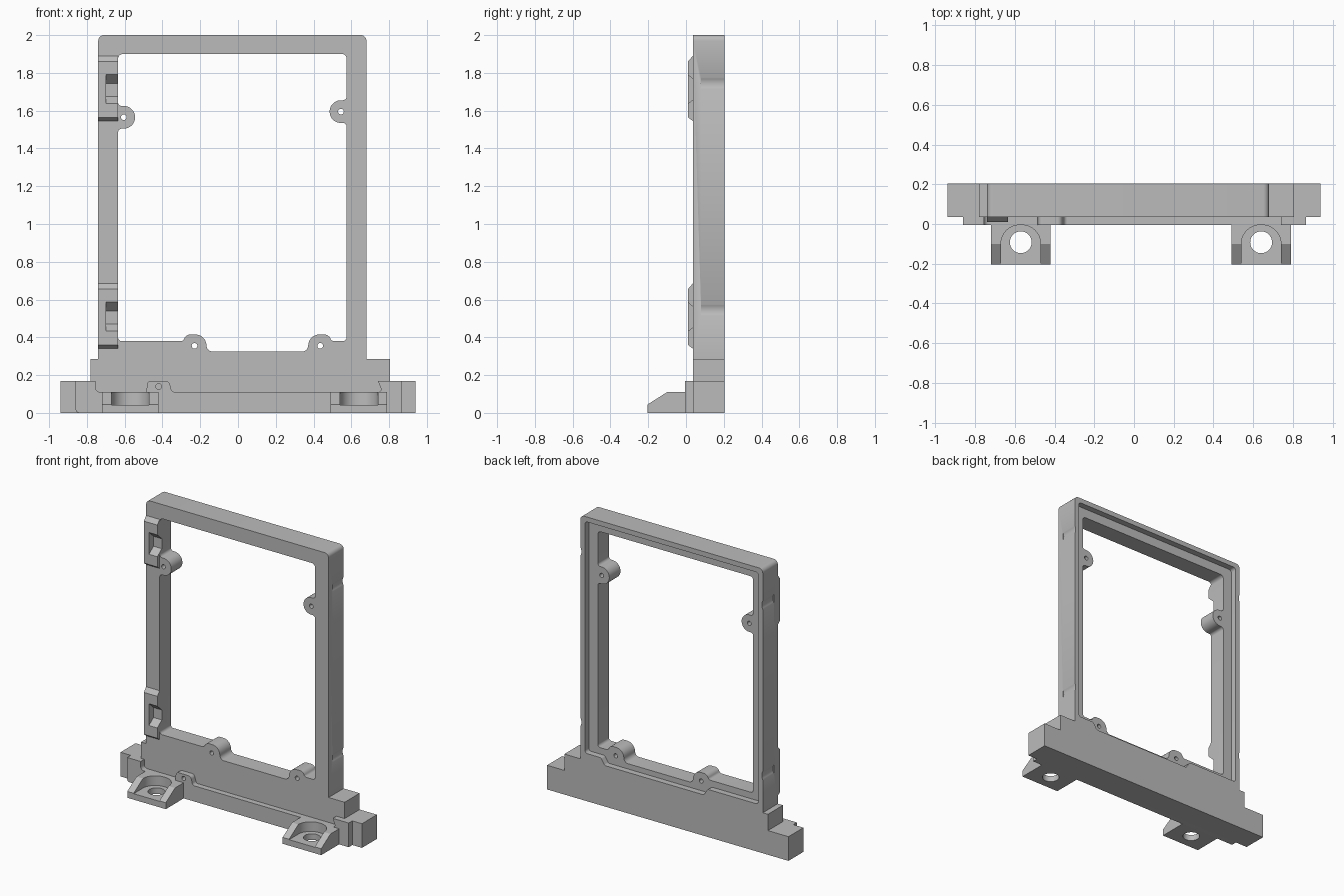
import bpy, bmesh, math
from mathutils import Vector

if "Cube" in bpy.data.objects:
    bpy.data.objects.remove(bpy.data.objects["Cube"])

grey = bpy.data.materials.new("plain grey")
grey.diffuse_color = (0.5, 0.5, 0.5, 1)
grey.use_nodes = True
grey.node_tree.nodes["Principled BSDF"].inputs["Base Color"].default_value = grey.diffuse_color


def rounded(pts, n=7):
    """Polygon from (u, v, radius) corners, with each corner filleted."""
    out = []
    for i, (u, v, r) in enumerate(pts):
        p = Vector((u, v))
        if r == 0:
            out.append(p)
            continue
        d1 = (Vector(pts[i - 1][:2]) - p).normalized()
        d2 = (Vector(pts[(i + 1) % len(pts)][:2]) - p).normalized()
        c = p + (d1 + d2) * r
        for k in range(n + 1):
            t = math.pi / 2 * k / n
            out.append(c - d2 * r * math.cos(t) - d1 * r * math.sin(t))
    return out


def circle(u, v, r, n=32):
    return [(u + r * math.cos(2 * math.pi * k / n), v + r * math.sin(2 * math.pi * k / n))
            for k in range(n)]


def prism(name, pts, a, b, axis):
    """Extrude a 2D outline from a to b along an axis."""
    place = {'x': lambda u, v, w: (w, u, v),
             'y': lambda u, v, w: (u, w, v),
             'z': lambda u, v, w: (u, v, w)}[axis]
    bm = bmesh.new()
    lo = [bm.verts.new(place(p[0], p[1], a)) for p in pts]
    hi = [bm.verts.new(place(p[0], p[1], b)) for p in pts]
    bm.faces.new(lo)
    bm.faces.new(hi)
    for i in range(len(pts)):
        j = (i + 1) % len(pts)
        bm.faces.new((lo[i], lo[j], hi[j], hi[i]))
    bmesh.ops.recalc_face_normals(bm, faces=bm.faces)
    mesh = bpy.data.meshes.new(name)
    bm.to_mesh(mesh)
    bm.free()
    mesh.materials.append(grey)
    ob = bpy.data.objects.new(name, mesh)
    bpy.context.collection.objects.link(ob)
    return ob


def activate(ob):
    bpy.ops.object.select_all(action='DESELECT')
    ob.select_set(True)
    bpy.context.view_layer.objects.active = ob


def cut(ob, *shape):
    """Subtract a prism from an object."""
    cutter = prism("cutter", *shape)
    cutter.hide_render = True
    m = ob.modifiers.new("cut", 'BOOLEAN')
    m.operation, m.solver, m.object = 'DIFFERENCE', 'EXACT', cutter
    activate(ob)
    bpy.ops.object.modifier_apply(modifier=m.name)
    bpy.data.objects.remove(cutter)


# Upright frame with shoulders and wide base rail
frame = prism("frame", rounded([
    (-0.94, 0, 0), (0.94, 0, 0), (0.94, 0.17, 0), (0.805, 0.17, 0), (0.805, 0.285, 0),
    (0.68, 0.285, 0), (0.68, 2, 0.03), (-0.74, 2, 0.03), (-0.74, 0.285, 0),
    (-0.78, 0.285, 0), (-0.78, 0.17, 0), (-0.94, 0.17, 0)]), 0.036, 0.203, 'y')

# Window, its outline running round the four screw bosses
cut(frame, rounded([
    (-0.635, 0.38, .02), (-0.29, 0.38, .012), (-0.275, 0.415, .022),
    (-0.17, 0.415, .055), (-0.165, 0.325, .03),
    (0.37, 0.325, .03), (0.375, 0.415, .055),
    (0.48, 0.415, .022), (0.495, 0.38, .012), (0.575, 0.38, .02),
    (0.575, 1.535, .02), (0.485, 1.535, .059), (0.485, 1.655, .059), (0.575, 1.655, .02),
    (0.575, 1.9, .025), (-0.635, 1.9, .025),
    (-0.635, 1.625, .02), (-0.545, 1.625, .059), (-0.545, 1.505, .059),
    (-0.635, 1.505, .02)]), -0.1, 0.4, 'y')

# Stepped rebate round the window at the back
cut(frame, rounded([
    (-0.705, 0.335, .02), (-0.31, 0.335, .01), (-0.28, 0.288, .01), (0.49, 0.288, .01),
    (0.52, 0.335, .01), (0.645, 0.335, .02), (0.645, 1.965, .02), (-0.705, 1.965, .02)]),
    0.16, 0.4, 'y')

# Screw holes in the bosses
for x, z in ((-0.605, 1.565), (0.545, 1.595), (-0.23, 0.355), (0.435, 0.355)):
    cut(frame, circle(x, z, 0.015, 20), -0.1, 0.4, 'y')

# Shallow dents in both outer sides
for x in (-0.792, 0.732):
    for z in (0.545, 1.745):
        cut(frame, circle(x, z, 0.06, 48), 0.08, 0.4, 'y')

# Hinge pads on the left upright, each with a tapered pocket
pads = []
for name, z in (("lower_pad", 0.34), ("upper_pad", 1.545)):
    pad = prism(name, [(0.036, z), (0.01, z + 0.02), (0.01, z + 0.315), (0.036, z + 0.345)],
                -0.74, -0.635, 'x')
    pocket = [(0, z + 0.085), (0.06, z + 0.13), (0.06, z + 0.2), (0, z + 0.255)]
    for ob in (pad, frame):
        cut(ob, pocket, -0.70, -0.6, 'x')
    pads.append(pad)

# Front plate with a long notch and a small drilled tab
plate = prism("front_plate", rounded([
    (-0.86, 0, .02), (0.865, 0, .0), (0.865, 0.17, 0), (0.74, 0.17, 0), (0.765, 0.11, .025),
    (-0.35, 0.11, .015), (-0.365, 0.17, .02), (-0.48, 0.17, .02), (-0.485, 0.11, 0),
    (-0.755, 0.11, .025), (-0.755, 0.17, 0), (-0.86, 0.17, 0)]), -0.004, 0.036, 'y')
cut(plate, circle(-0.42, 0.14, 0.015, 20), -0.1, 0.03, 'y')

# Mounting feet with sloped cheeks, an open slot and a bolt hole
feet = []
for name, x in (("left_foot", -0.57), ("right_foot", 0.64)):
    foot = prism(name, [(-0.203, 0), (-0.004, 0), (-0.004, 0.11), (-0.1, 0.11), (-0.203, 0.045)],
                 x - 0.15, x + 0.15, 'x')
    cut(foot, rounded([(x - 0.1, -0.3, 0), (x + 0.1, -0.3, 0), (x + 0.1, -0.005, .095),
                       (x - 0.1, -0.005, .095)], 12), 0.042, 0.3, 'z')
    cut(foot, circle(x, -0.092, 0.055), -0.1, 0.3, 'z')
    feet.append(foot)

for ob in [frame, plate] + pads + feet:
    activate(ob)
    bpy.ops.object.shade_smooth_by_angle(angle=math.radians(30))
